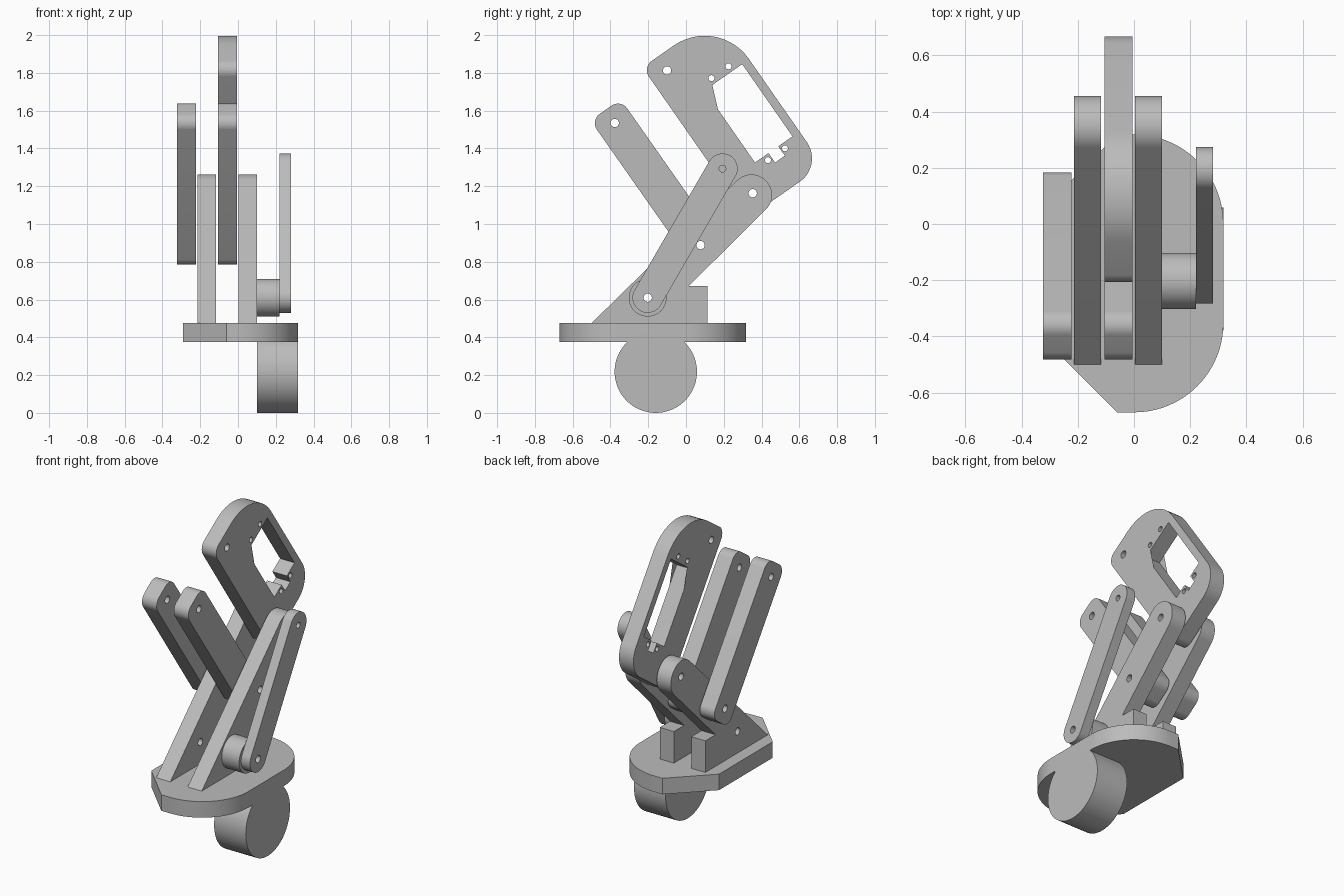
import bpy, bmesh
from math import pi, cos, sin, radians
from mathutils import Matrix, Vector

cube = bpy.data.objects.get("Cube")
if cube:
    bpy.data.objects.remove(cube)

GREY = (0.5, 0.5, 0.5, 1)
mat = bpy.data.materials.new("plain grey")
mat.use_nodes = True
mat.diffuse_color = GREY
mat.node_tree.nodes["Principled BSDF"].inputs["Base Color"].default_value = GREY

# Local x, y, z become world y, z, x for parts cut in the side plane
SIDE = Matrix(((0, 0, 1, 0), (1, 0, 0, 0), (0, 1, 0, 0), (0, 0, 0, 1)))
FLAT = Matrix.Identity(4)


def circle(c, r, n=32):
    return [Vector((c[0] + r * cos(2 * pi * i / n), c[1] + r * sin(2 * pi * i / n)))
            for i in range(n)]


def rounded(corners, steps=14):
    """Outline of a polygon whose corners (x, y, radius) are filleted."""
    out = []
    for i, (x, y, r) in enumerate(corners):
        p = Vector((x, y))
        if r == 0:
            out.append(p)
            continue
        a = (Vector(corners[i - 1][:2]) - p).normalized()
        b = (Vector(corners[(i + 1) % len(corners)][:2]) - p).normalized()
        half = a.angle(b) / 2
        centre = p + (a + b).normalized() * r / sin(half)
        start = p + a * r / (sin(half) / cos(half)) - centre
        end = p + b * r / (sin(half) / cos(half)) - centre
        sweep = start.angle_signed(end)
        for k in range(steps + 1):
            t = -sweep * k / steps
            out.append(centre + Vector((start.x * cos(t) - start.y * sin(t),
                                        start.x * sin(t) + start.y * cos(t))))
    return out


def slab(name, outlines, lo, hi, frame=SIDE):
    """Flat part: first outline is the edge, the others are openings."""
    curve = bpy.data.curves.new(name, 'CURVE')
    curve.dimensions = '2D'
    curve.fill_mode = 'BOTH'
    curve.extrude = (hi - lo) / 2
    for pts in outlines:
        s = curve.splines.new('POLY')
        s.points.add(len(pts) - 1)
        for sp, p in zip(s.points, pts):
            sp.co = (p.x, p.y, 0, 1)
        s.use_cyclic_u = True
    tmp = bpy.data.objects.new(name, curve)
    bpy.context.scene.collection.objects.link(tmp)
    bpy.context.view_layer.update()
    mesh = bpy.data.meshes.new_from_object(
        tmp.evaluated_get(bpy.context.evaluated_depsgraph_get()))
    bpy.data.objects.remove(tmp)
    bm = bmesh.new()
    bm.from_mesh(mesh)
    bmesh.ops.remove_doubles(bm, verts=bm.verts, dist=0.0002)
    bmesh.ops.transform(bm, matrix=frame @ Matrix.Translation((0, 0, (lo + hi) / 2)),
                        verts=bm.verts)
    bmesh.ops.recalc_face_normals(bm, faces=bm.faces)
    bm.to_mesh(mesh)
    bm.free()
    mesh.materials.clear()
    mesh.materials.append(mat)
    mesh.shade_smooth()
    mesh.set_sharp_from_angle(angle=radians(30))
    mesh.name = name
    ob = bpy.data.objects.new(name, mesh)
    bpy.context.scene.collection.objects.link(ob)
    return ob


def bar(a, b, w, e, r):
    """Rounded bar between pivots a and b: half width w, end overhang e."""
    a, b = Vector(a), Vector(b)
    u = (b - a).normalized()
    v = Vector((-u.y, u.x))
    return rounded([(*p, r) for p in (a - u * e - v * w, b + u * e - v * w,
                                      b + u * e + v * w, a - u * e + v * w)])


# Pivots in the side plane (y, z)
DRIVE, MID, TIP = (-0.203, 0.61), (0.077, 0.888), (0.353, 1.163)
REAR, HEAD, ROD = (-0.377, 1.535), (-0.1, 1.813), (0.193, 1.293)
HOLE = 0.022

# Base plate and wheel
slab("base_plate", [rounded([
    (0.318, 0.318, 0.317), (-0.06, 0.318, 0), (-0.29, 0.088, 0),
    (-0.29, -0.44, 0), (-0.06, -0.67, 0), (0.318, -0.67, 0.317)], 24)],
    0.375, 0.475, FLAT)
slab("wheel", [circle((-0.16, 0.218), 0.218, 64)], 0.1, 0.318)

# Pair of slanted supports with a foot block
support = rounded([(-0.5, 0.475, 0), (0.347, 1.306, 0.107), (0.5, 1.153, 0.107),
                   (0.015, 0.672, 0), (0.115, 0.672, 0), (0.115, 0.475, 0)])
for name, lo, hi in (("right_support", -0.214, -0.117), ("left_support", 0.003, 0.1)):
    slab(name, [support] + [circle(p, HOLE) for p in (DRIVE, MID, TIP)], lo, hi)

# Pair of swinging links
for name, lo, hi in (("outer_link", -0.324, -0.223), ("inner_link", -0.105, -0.005)):
    slab(name, [bar(REAR, MID, 0.098, 0.085, 0.06), circle(REAR, HOLE),
                circle(MID, HOLE)], lo, hi)

# Drive hub and thin rod
slab("drive_hub", [circle(DRIVE, 0.1, 48), circle(DRIVE, HOLE)], 0.1, 0.22)
slab("drive_rod", [bar(DRIVE, ROD, 0.08, 0.08, 0.0795), circle(DRIVE, HOLE),
                   circle(ROD, 0.018)], 0.22, 0.281)

# Head plate, laid out along (u) and across (v) the line between its pivots
u_dir = (Vector(TIP) - Vector(HEAD)).normalized()
v_dir = Vector((-u_dir.y, u_dir.x))


def head(u, v, r=0):
    return (*(Vector(HEAD) + u_dir * u + v_dir * v), r)


window = rounded([head(0.2, 0.103), head(0.666, 0.103), head(0.666, 0.19),
                  head(0.727, 0.19), head(0.727, 0.253), head(0.666, 0.253),
                  head(0.666, 0.345), head(0.2, 0.345)])
edge = rounded([head(-0.088, -0.098, 0.06), head(0.885, -0.098, 0.06),
                head(0.885, 0.39, 0.15), head(-0.088, 0.39, 0.285)])
screws = [circle(head(u, v), 0.016, 20) for u, v in
          ((0.168, 0.169), (0.168, 0.279), (0.695, 0.166), (0.695, 0.276))]
slab("head_plate", [edge, window, circle(HEAD, HOLE), circle(TIP, HOLE)] + screws,
     -0.105, -0.005)
